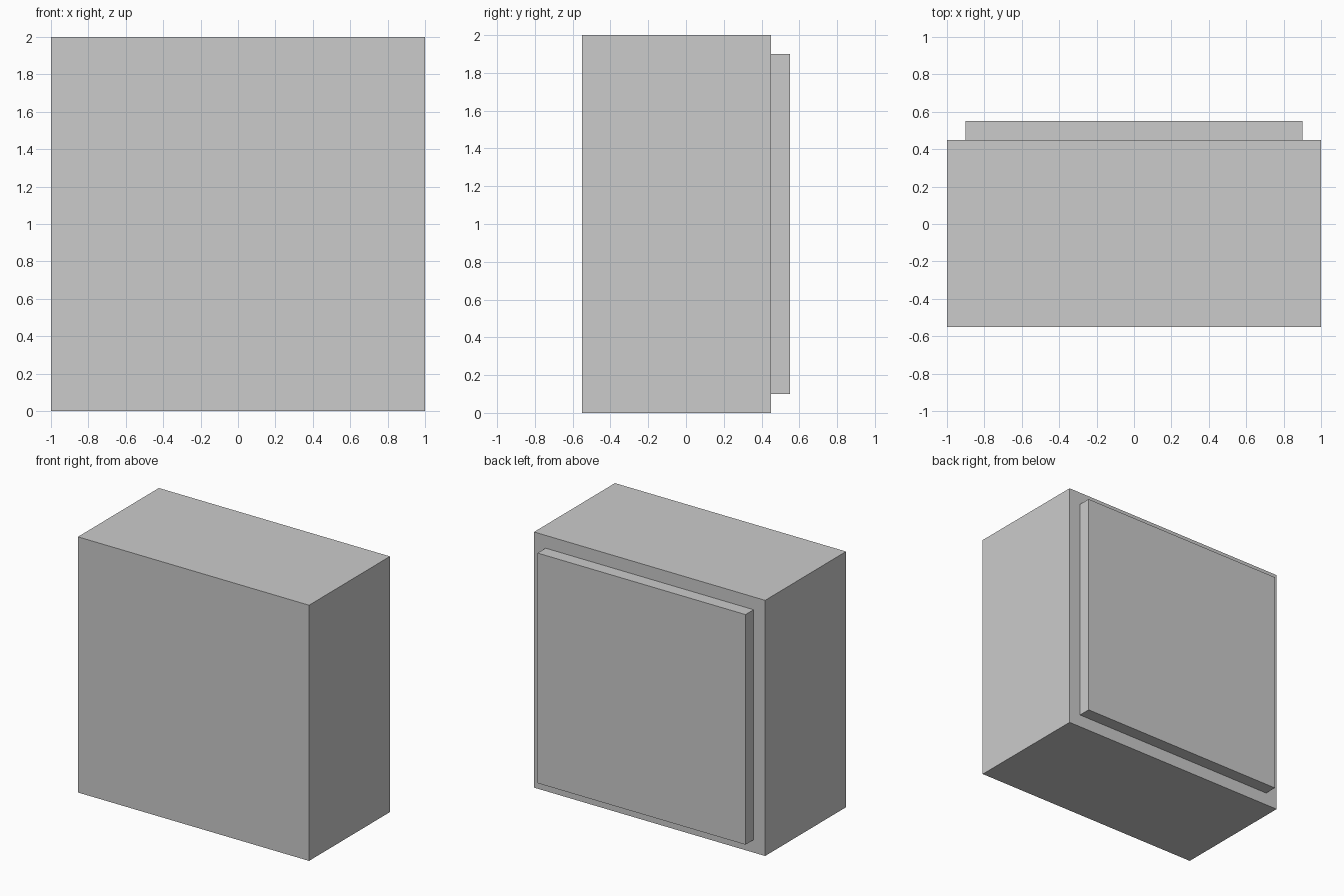
import bpy, bmesh
from mathutils import Matrix, Vector

if "Cube" in bpy.data.objects:
    bpy.data.objects.remove(bpy.data.objects["Cube"])

bm = bmesh.new()

# Main block, flush with the front
bmesh.ops.create_cube(bm, size=1, matrix=Matrix.LocRotScale(
    Vector((0, -0.05, 1)), None, Vector((2, 1, 2))))
bm.normal_update()

# Raised panel on the back: inset the back face, then push it out
back = max(bm.faces, key=lambda f: f.calc_center_median().y)
bmesh.ops.inset_region(bm, faces=[back], thickness=0.1, use_even_offset=True)
panel = bmesh.ops.extrude_discrete_faces(bm, faces=[back])["faces"][0]
bmesh.ops.translate(bm, verts=panel.verts, vec=(0, 0.1, 0))
bmesh.ops.recalc_face_normals(bm, faces=bm.faces)

mesh = bpy.data.meshes.new("block_with_back_panel")
bm.to_mesh(mesh)
bm.free()
bpy.context.collection.objects.link(bpy.data.objects.new("block_with_back_panel", mesh))
